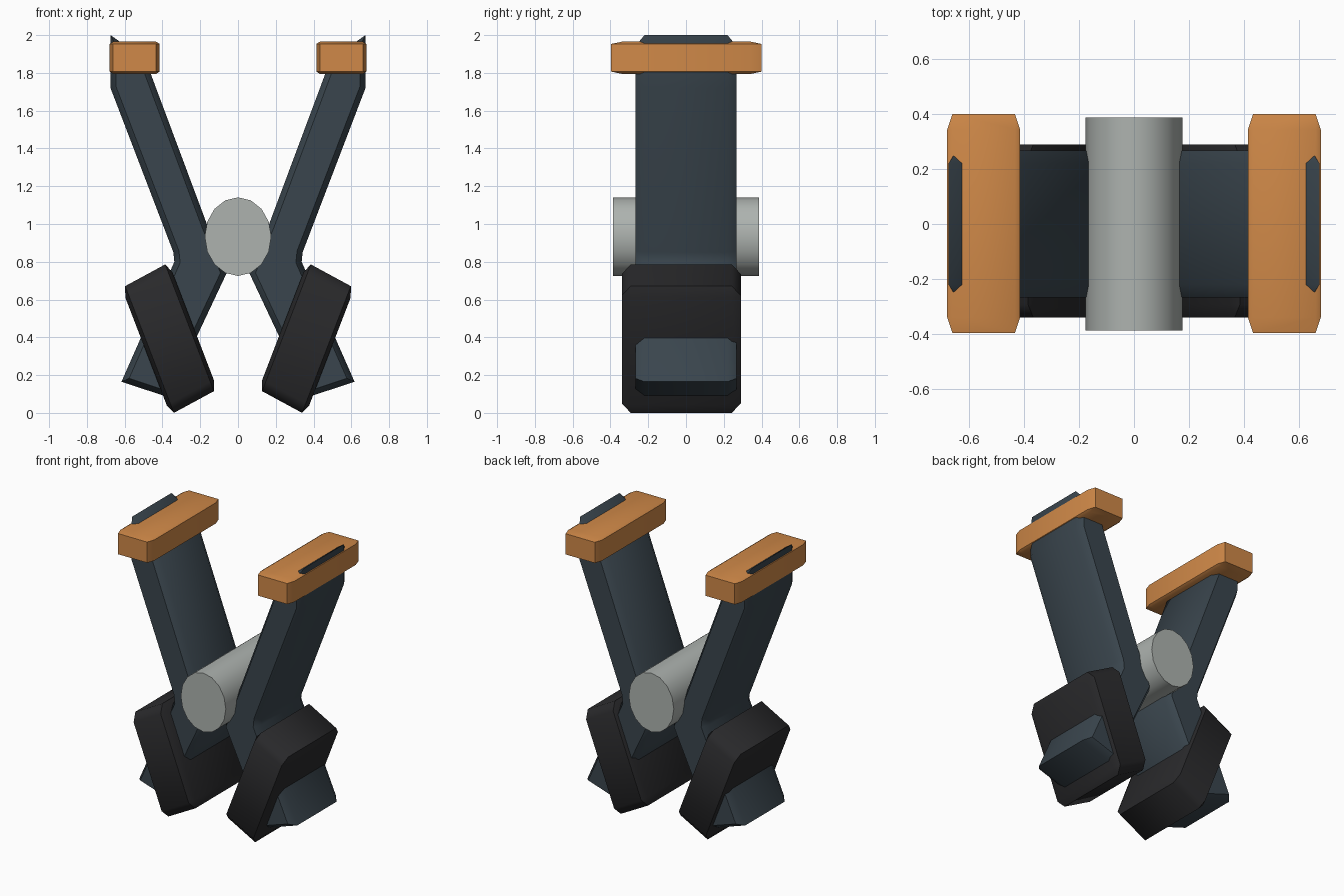
import bpy, bmesh, math
from mathutils import Matrix, Vector

if "Cube" in bpy.data.objects:
    bpy.data.objects.remove(bpy.data.objects["Cube"])


def material(name, rgb):
    m = bpy.data.materials.new(name)
    m.diffuse_color = (*rgb, 1)
    m.use_nodes = True
    m.node_tree.nodes["Principled BSDF"].inputs["Base Color"].default_value = m.diffuse_color
    return m


SLATE = material("slate", (0.042, 0.06, 0.075))
BLACK = material("black_rubber", (0.022, 0.022, 0.024))
ORANGE = material("orange", (0.63, 0.25, 0.065))
METAL = material("metal", (0.42, 0.45, 0.43))


def finish(bm, name, mat, side=1):
    """Turn a bmesh into an object, flipped in x for the left side."""
    bm.transform(Matrix.Diagonal((side, 1, 1, 1)))
    bmesh.ops.recalc_face_normals(bm, faces=bm.faces)
    mesh = bpy.data.meshes.new(name)
    bm.to_mesh(mesh)
    bm.free()
    mesh.shade_smooth()
    mesh.set_sharp_from_angle(angle=math.radians(50))
    mesh.materials.append(mat)
    obj = bpy.data.objects.new(name, mesh)
    bpy.context.collection.objects.link(obj)


def block(name, mat, centre, u, v, w, bevel, side):
    """Chamfered unit cube mapped onto three edge vectors."""
    bm = bmesh.new()
    bmesh.ops.create_cube(bm, size=1)
    bmesh.ops.bevel(bm, geom=bm.edges[:], offset=bevel, segments=1,
                    profile=0.5, affect='EDGES')
    m = Matrix((u, v, w)).transposed().to_4x4()
    bm.transform(Matrix.Translation(Vector(centre)) @ m)
    finish(bm, name, mat, side)


def arm(name, side):
    """Bent arm: front profile extruded in depth with chamfered rims."""
    profile = [(0.675, 1.72), (0.675, 2.0), (0.49, 1.87), (0.165, 1.0),
               (0.06, 0.74), (0.22, 0.40), (0.36, 0.08), (0.617, 0.165),
               (0.337, 0.80), (0.342, 0.85)]
    stretch, half = 1.6, 0.268
    bm = bmesh.new()
    face = bm.faces.new([bm.verts.new((x, -half / stretch, z)) for x, z in profile])
    ext = bmesh.ops.extrude_face_region(bm, geom=[face], use_keep_orig=True)
    bmesh.ops.translate(bm, vec=(0, 2 * half / stretch, 0),
                        verts=[g for g in ext["geom"] if isinstance(g, bmesh.types.BMVert)])
    rims = [e for e in bm.edges if abs(e.verts[0].co.y - e.verts[1].co.y) < 1e-5]
    bmesh.ops.recalc_face_normals(bm, faces=bm.faces)
    bmesh.ops.bevel(bm, geom=rims, offset=0.03, segments=1, profile=0.5, affect='EDGES')
    bm.transform(Matrix.Diagonal((1, stretch, 1, 1)))
    finish(bm, name, SLATE, side)


for label, side in (("right", 1), ("left", -1)):
    arm(label + "_arm", side)
    # orange cap across the top of the arm
    block(label + "_cap", ORANGE, (0.547, 0.002, 1.88),
          (0.265, 0, 0), (0, 0.796, 0), (0, 0, 0.17), 0.07, side)
    # slanted black pad around the lower arm
    block(label + "_pad", BLACK, (0.3625, -0.025, 0.393),
          (0.249, 0, -0.135), (0, 0.63, 0), (0.258, 0, 0.671), 0.075, side)

# oval pivot barrel between the arms
bm = bmesh.new()
bmesh.ops.create_cone(bm, cap_ends=True, segments=16, radius1=1, radius2=1, depth=1)
bm.transform(Matrix.Translation((0, 0, 0.933)) @ Matrix.Diagonal((0.176, 0.775, 0.208, 1))
             @ Matrix.Rotation(math.pi / 2, 4, 'X'))
finish(bm, "pivot_barrel", METAL)
